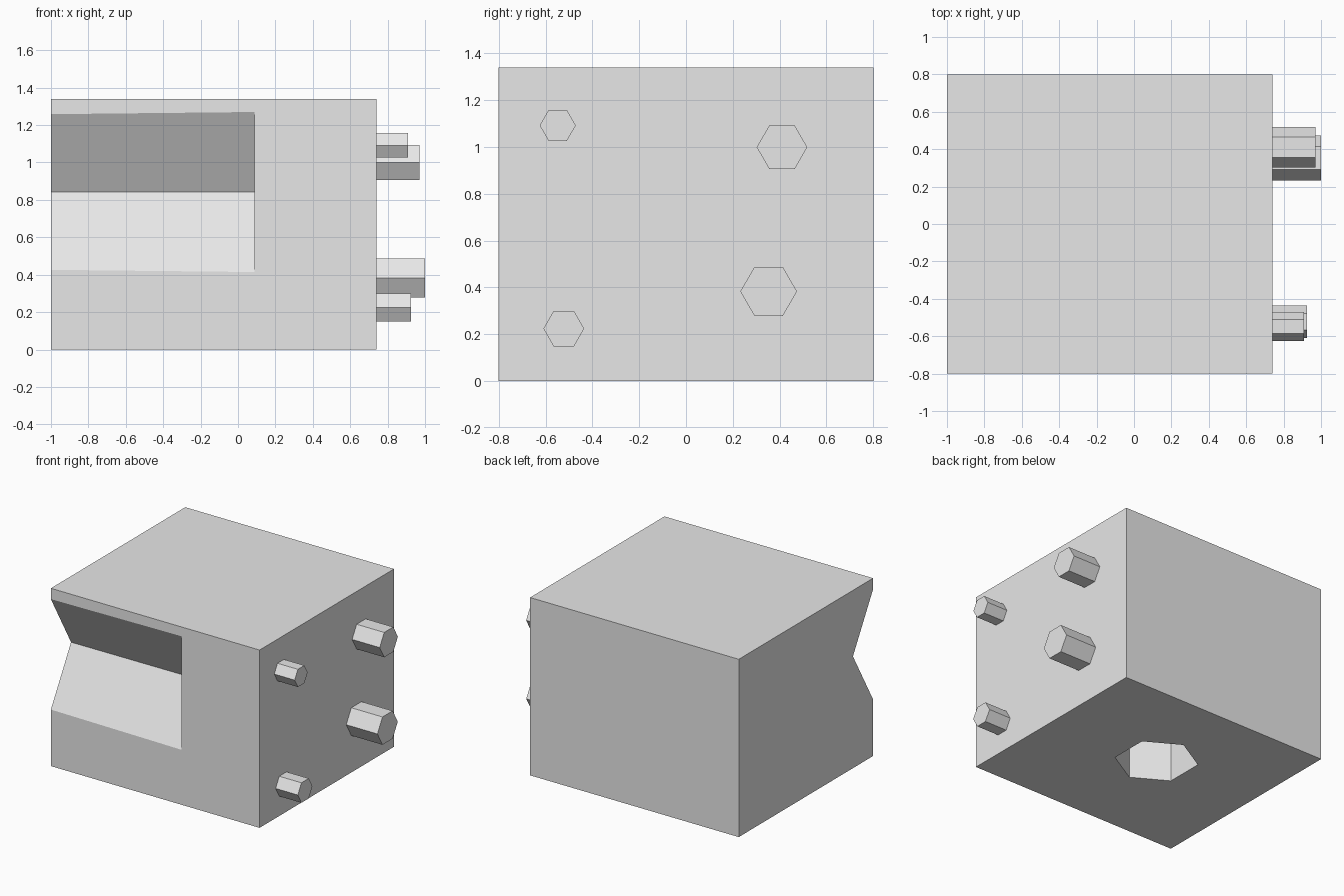
import bpy
from math import pi
from mathutils import Vector

cube = bpy.data.objects.get("Cube")
if cube:
    bpy.data.objects.remove(cube, do_unlink=True)

grey = bpy.data.materials.new("plain_grey")
grey.use_nodes = True
colour = (0.8, 0.8, 0.8, 1)
grey.diffuse_color = colour
grey.node_tree.nodes["Principled BSDF"].inputs["Base Color"].default_value = colour

FACE_X = 0.74    # side that carries the pegs
HEIGHT = 1.34


def hex_prism(name, start, end, radius):
    """Six-sided prism between two points, with corners towards +y and -y."""
    start, end = Vector(start), Vector(end)
    axis = end - start
    bpy.ops.mesh.primitive_cylinder_add(vertices=6, radius=radius, depth=axis.length,
                                        location=(start + end) / 2)
    obj = bpy.context.object
    obj.name = name
    # Lean the upright prism towards x, then turn it slightly about z
    if abs(axis.x) > abs(axis.z):
        obj.rotation_euler = (0, pi / 2, axis.y / axis.x)
    obj.data.materials.append(grey)
    return obj


# Main block
bpy.ops.mesh.primitive_cube_add(size=1, location=((FACE_X - 1) / 2, 0, HEIGHT / 2))
block = bpy.context.object
block.name = "block"
block.scale = (FACE_X + 1, 1.6, HEIGHT)
bpy.ops.object.transform_apply(location=False, rotation=False, scale=True)
block.data.materials.append(grey)

# Front groove, open at one end, and the blind hole underneath
cutters = [
    hex_prism("groove_cutter", (-1.2, -1.061, 0.842), (0.09, -1.053, 0.842), 0.5),
    hex_prism("hole_cutter", (-0.154, 0.055, -0.2), (-0.154, 0.055, 0.65), 0.288),
]
for cutter in cutters:
    cutter.hide_render = True
    cutter.hide_set(True)
    cut = block.modifiers.new(cutter.name, "BOOLEAN")
    cut.operation = "DIFFERENCE"
    cut.solver = "EXACT"
    cut.object = cutter

# Pegs on the side: y, z, radius, tip x
pegs = {
    "upper_front_peg": (-0.548, 1.092, 0.077, 0.91),
    "lower_front_peg": (-0.522, 0.224, 0.087, 0.925),
    "upper_back_peg": (0.41, 0.999, 0.108, 0.97),
    "lower_back_peg": (0.353, 0.383, 0.121, 1.0),
}
for name, (y, z, radius, tip) in pegs.items():
    hex_prism(name, (FACE_X - 0.01, y, z), (tip, y, z), radius)
